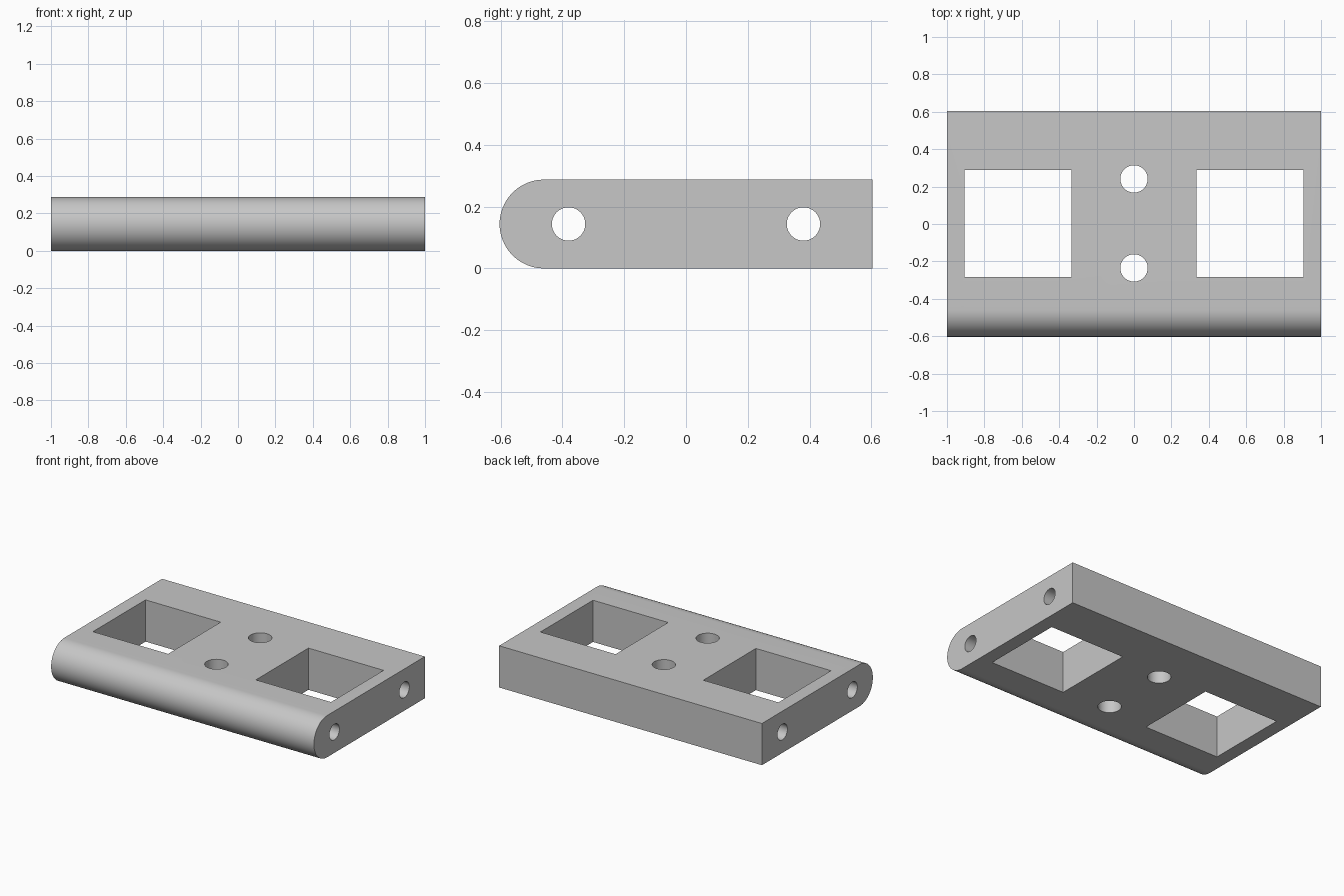
import bpy, bmesh, math
from mathutils import Matrix

if "Cube" in bpy.data.objects:
    bpy.data.objects.remove(bpy.data.objects["Cube"], do_unlink=True)

H, BACK, R = 0.287, 0.603, 0.1435      # thickness, half depth, nose radius
MID = H / 2

grey = bpy.data.materials.new("plain grey")
grey.use_nodes = True
colour = (0.57, 0.57, 0.57, 1)
grey.diffuse_color = colour
grey.node_tree.nodes["Principled BSDF"].inputs["Base Color"].default_value = colour


def finish(bm, name):
    bmesh.ops.recalc_face_normals(bm, faces=bm.faces)
    mesh = bpy.data.meshes.new(name)
    bm.to_mesh(mesh)
    bm.free()
    mesh.materials.append(grey)
    obj = bpy.data.objects.new(name, mesh)
    bpy.context.collection.objects.link(obj)
    return obj


def drill(name, centre, radius, depth, axis="Z"):
    bm = bmesh.new()
    turn = Matrix.Rotation(math.pi / 2, 4, "Y") if axis == "X" else Matrix()
    bmesh.ops.create_cone(bm, cap_ends=True, segments=48, radius1=radius,
                          radius2=radius, depth=depth,
                          matrix=Matrix.Translation(centre) @ turn)
    return finish(bm, name)


def window(name, centre, size):
    bm = bmesh.new()
    bmesh.ops.create_cube(bm, size=1, matrix=Matrix.Translation(centre)
                          @ Matrix.Diagonal((*size, 1)))
    return finish(bm, name)


# Plate with a rounded front edge, extruded along its width
steps = 40
profile = [(BACK, 0), (BACK, H)]
for i in range(steps + 1):
    a = math.pi / 2 + math.pi * i / steps
    profile.append((R - BACK + R * math.cos(a), MID + R * math.sin(a)))
bm = bmesh.new()
face = bm.faces.new([bm.verts.new((-1, y, z)) for y, z in profile])
ext = bmesh.ops.extrude_face_region(bm, geom=[face])
moved = [v for v in ext["geom"] if isinstance(v, bmesh.types.BMVert)]
bmesh.ops.translate(bm, vec=(2, 0, 0), verts=moved)
plate = finish(bm, "mounting_plate")

# Square windows, vertical bolt holes and lengthwise rod holes
cutters = []
for side, s in (("left", 1), ("right", -1)):
    cutters.append(window(side + "_window_cutter", (s * 0.62, 0.003, MID), (0.572, 0.572, 1)))
for end, s in (("back", 1), ("front", -1)):
    cutters.append(drill(end + "_bolt_cutter", (0, 0.003 + s * 0.238, MID), 0.073, 1))
    cutters.append(drill(end + "_rod_cutter", (0, s * 0.38, MID), 0.054, 3, "X"))

bpy.ops.object.select_all(action="DESELECT")
bpy.context.view_layer.objects.active = plate
plate.select_set(True)
for cutter in cutters:
    cutter.hide_render = True
    mod = plate.modifiers.new(cutter.name, "BOOLEAN")
    mod.operation = "DIFFERENCE"
    mod.solver = "EXACT"
    mod.object = cutter
    bpy.ops.object.modifier_apply(modifier=mod.name)
    bpy.data.objects.remove(cutter, do_unlink=True)

bpy.ops.object.shade_smooth_by_angle(angle=math.radians(30))
